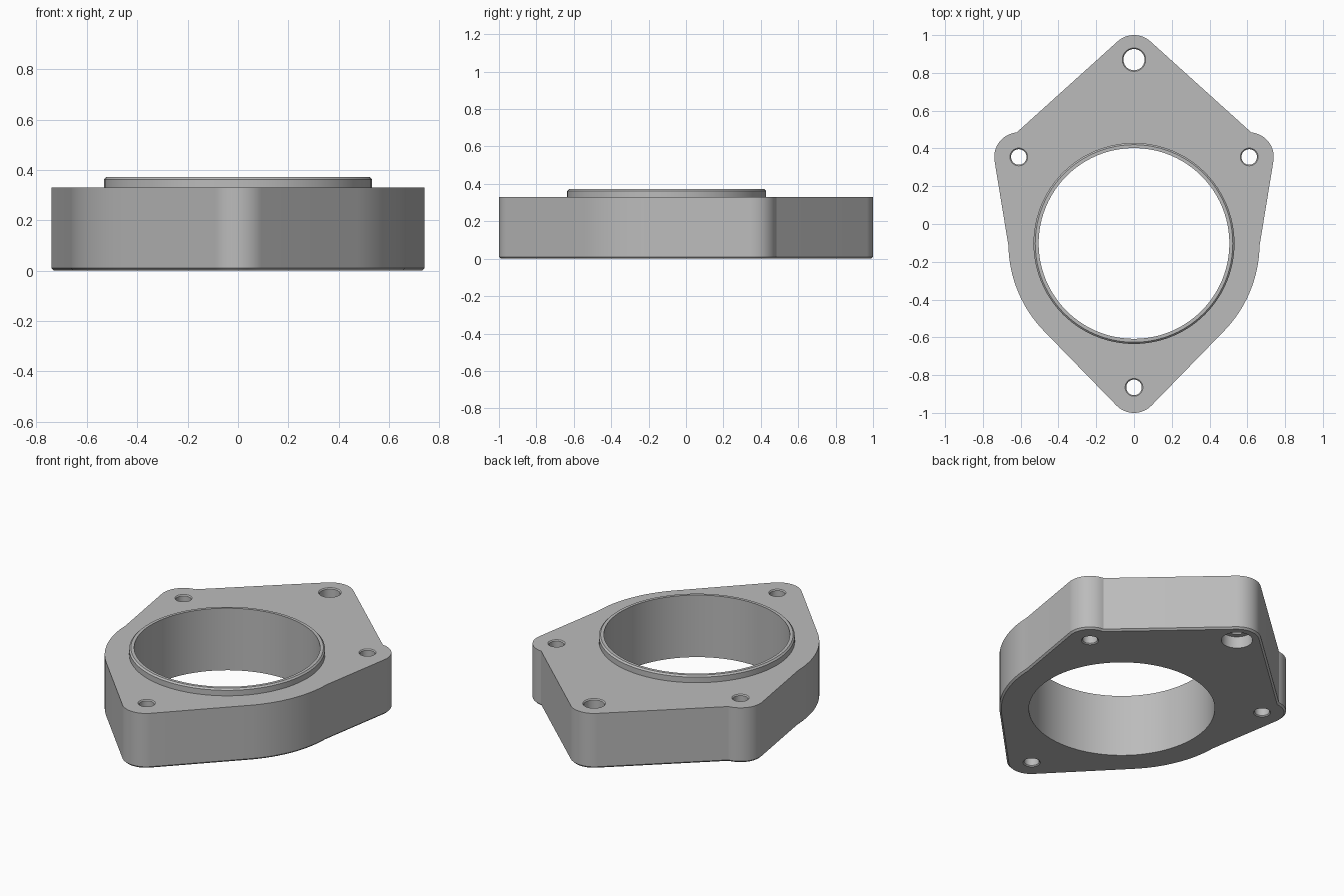
import bpy, bmesh
from math import sin, cos, pi, radians

cube = bpy.data.objects.get("Cube")
if cube:
    bpy.data.objects.remove(cube, do_unlink=True)

metal = bpy.data.materials.new("grey_metal")
metal.use_nodes = True
GREY = (0.5, 0.5, 0.5, 1)
metal.diffuse_color = GREY
metal.node_tree.nodes["Principled BSDF"].inputs["Base Color"].default_value = GREY

BORE_Y, BORE_R = -0.103, 0.505
TOP, LIP_TOP, CHAMFER = 0.33, 0.372, 0.01


def make_object(name, bm):
    bmesh.ops.recalc_face_normals(bm, faces=bm.faces)
    mesh = bpy.data.meshes.new(name)
    bm.to_mesh(mesh)
    bm.free()
    mesh.materials.append(metal)
    obj = bpy.data.objects.new(name, mesh)
    bpy.context.collection.objects.link(obj)
    return obj


def lathe(name, profile, x, y, segments, closed=False):
    """Spin (radius, z) points; cap the ends unless the profile is closed."""
    bm = bmesh.new()
    rings = [[bm.verts.new((x + r * cos(2 * pi * i / segments),
                            y + r * sin(2 * pi * i / segments), z))
              for i in range(segments)] for r, z in profile]
    pairs = list(zip(rings, rings[1:]))
    if closed:
        pairs.append((rings[-1], rings[0]))
    else:
        bm.faces.new(rings[0])
        bm.faces.new(rings[-1])
    for a, b in pairs:
        for i in range(segments):
            j = (i + 1) % segments
            bm.faces.new((a[i], a[j], b[j], b[i]))
    return make_object(name, bm)


def arc(cx, cy, r, start, end, steps):
    angles = [radians(start + (end - start) * i / steps) for i in range(steps + 1)]
    return [(cx + r * cos(a), cy + r * sin(a)) for a in angles]


# Half outline: back ear, side ear, flank around the bore, front ear
half = (arc(0, 0.87, 0.13, 90, 48, 8)
        + arc(0.61, 0.355, 0.13, 85, -9, 16)
        + arc(0, BORE_Y, 0.665, -1, -44.6, 16)
        + arc(0, -0.87, 0.13, -44.6, -90, 8))
outline = half + [(-x, y) for x, y in reversed(half[1:-1])]

# Body plate with a chamfered bottom rim
bm = bmesh.new()
base = bm.faces.new([bm.verts.new((x, y, 0)) for x, y in outline])
extruded = bmesh.ops.extrude_face_region(bm, geom=[base])["geom"]
bmesh.ops.translate(bm, vec=(0, 0, TOP),
                    verts=[g for g in extruded if isinstance(g, bmesh.types.BMVert)])
rim = [e for e in bm.edges if all(v.co.z < 0.001 for v in e.verts)]
bmesh.ops.recalc_face_normals(bm, faces=bm.faces)
bmesh.ops.bevel(bm, geom=rim, offset=CHAMFER, segments=1, affect='EDGES')
body = make_object("flange_body", bm)


def hole(name, x, y, r, counterbore=None):
    """Through hole with a small chamfer at the mouth."""
    e = 0.006
    if counterbore:
        wide, depth = counterbore
        low = [(wide, -0.1), (wide, depth), (r, depth)]
    else:
        low = [(r + e + 0.1, -0.1), (r, e)]
        low = [(r + e, -0.1), (r + e, 0), (r, e)]
    return lathe(name, low + [(r, TOP - e), (r + e, TOP), (r + e, TOP + 0.1)], x, y, 40)


cutters = [
    lathe("bore_cutter", [(BORE_R, -0.1), (BORE_R, 0.5)], 0, BORE_Y, 96),
    hole("back_hole_cutter", 0, 0.87, 0.056, (0.085, 0.07)),
    hole("front_hole_cutter", 0, -0.865, 0.041),
    hole("left_hole_cutter", 0.61, 0.355, 0.041),
    hole("right_hole_cutter", -0.61, 0.355, 0.041),
]
bpy.context.view_layer.objects.active = body
for cutter in cutters:
    cut = body.modifiers.new(cutter.name, 'BOOLEAN')
    cut.operation, cut.solver, cut.object = 'DIFFERENCE', 'EXACT', cutter
    bpy.ops.object.modifier_apply(modifier=cut.name)
    bpy.data.objects.remove(cutter, do_unlink=True)

# Raised locating lip around the bore
lip = lathe("locating_lip",
            [(BORE_R, TOP - 0.01), (BORE_R, LIP_TOP), (0.523, LIP_TOP),
             (0.532, LIP_TOP - 0.009), (0.532, TOP - 0.01)],
            0, BORE_Y, 96, closed=True)

# Smooth curved walls, keep the machined edges crisp
bpy.ops.object.select_all(action='DESELECT')
for obj in (body, lip):
    obj.select_set(True)
bpy.ops.object.shade_smooth_by_angle(angle=radians(25))
